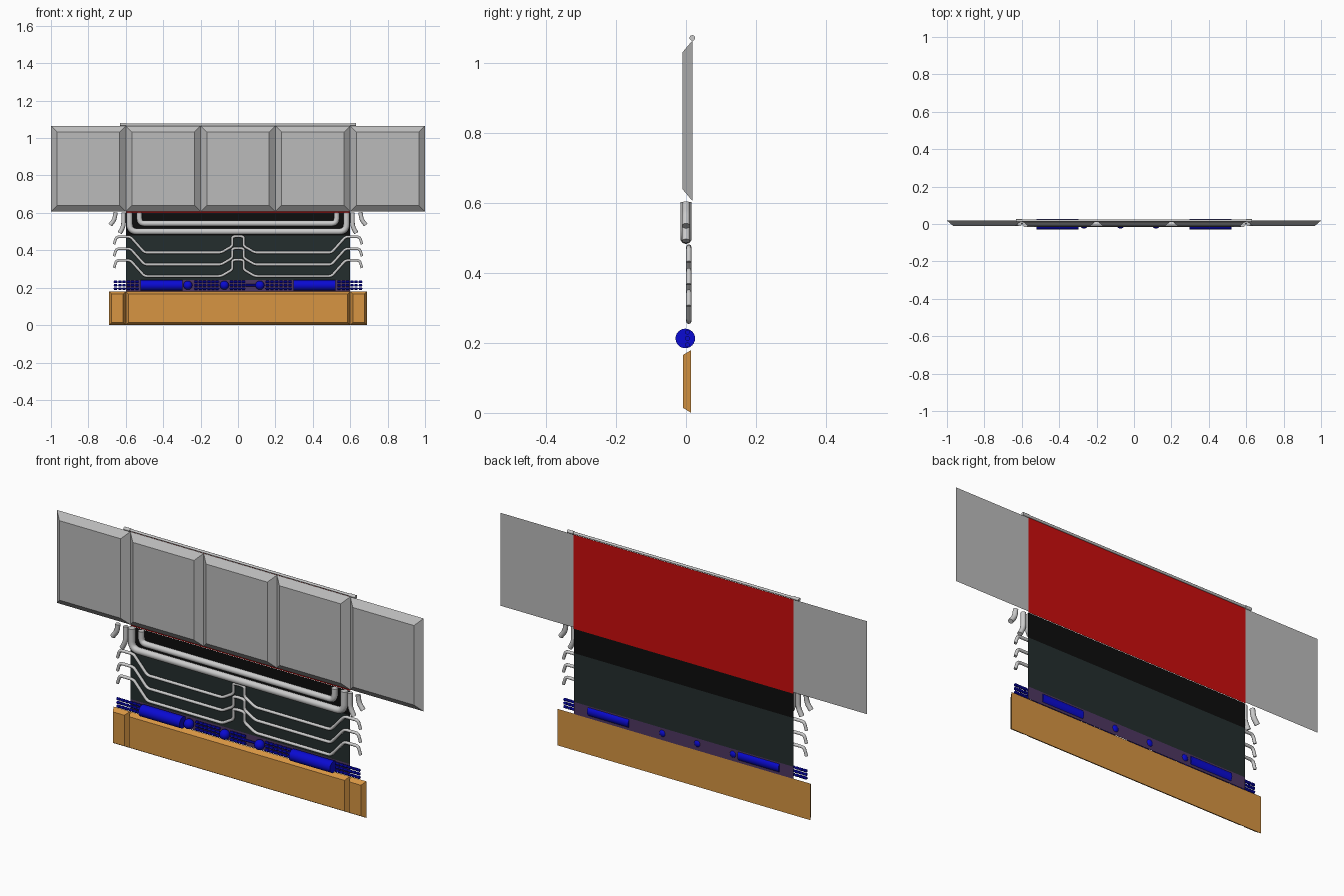
import bpy, bmesh
from mathutils import Vector, Matrix

if "Cube" in bpy.data.objects:
    bpy.data.objects.remove(bpy.data.objects["Cube"])


def material(name, rgb):
    m = bpy.data.materials.new(name)
    m.use_nodes = True
    m.diffuse_color = (*rgb, 1)
    m.node_tree.nodes["Principled BSDF"].inputs["Base Color"].default_value = (*rgb, 1)
    return m


GREY = material("panel grey", (0.5, 0.5, 0.5))
PIPE = material("pipe grey", (0.6, 0.6, 0.6))
RED = material("red", (0.6, 0.004, 0.004))
BLACK = material("black", (0.004, 0.004, 0.004))
TEAL = material("dark teal", (0.017, 0.027, 0.027))
PURPLE = material("dark purple", (0.076, 0.038, 0.12))
BLUE = material("blue", (0.003, 0.003, 0.65))
ORANGE = material("orange", (0.68, 0.3, 0.055))


def add_object(name, mesh, mat):
    obj = bpy.data.objects.new(name, mesh)
    bpy.context.collection.objects.link(obj)
    mesh.materials.clear()
    mesh.materials.append(mat)
    return obj


def from_bmesh(name, bm, mat, smooth=False):
    bmesh.ops.recalc_face_normals(bm, faces=bm.faces)
    for f in bm.faces:
        f.smooth = smooth and len(f.verts) <= 4
    mesh = bpy.data.meshes.new(name)
    bm.to_mesh(mesh)
    bm.free()
    return add_object(name, mesh, mat)


def bevelled_panel(name, x0, x1, z0, z1, front, back, inset, mat):
    """Slab whose front face is smaller than its back face."""
    bm = bmesh.new()
    rings = []
    for y, i in ((back, 0), (front, inset)):
        corners = ((x0 + i, z0 + i), (x1 - i, z0 + i), (x1 - i, z1 - i), (x0 + i, z1 - i))
        rings.append([bm.verts.new((x, y, z)) for x, z in corners])
        bm.faces.new(rings[-1])
    for k in range(4):
        n = (k + 1) % 4
        bm.faces.new((rings[0][k], rings[0][n], rings[1][n], rings[1][k]))
    return from_bmesh(name, bm, mat)


def back_plate(name, z0, z1, y, mat):
    bm = bmesh.new()
    bm.faces.new([bm.verts.new(p) for p in
                  ((-0.6, y, z0), (0.6, y, z0), (0.6, y, z1), (-0.6, y, z1))])
    return from_bmesh(name, bm, mat)


def rounded(points, radius, steps=5):
    """Replace every inner corner with a short arc."""
    pts = [Vector(p) for p in points]
    out = [pts[0]]
    for a, b, c in zip(pts, pts[1:], pts[2:]):
        r = min(radius, (a - b).length * 0.45, (c - b).length * 0.45)
        p, q = b + (a - b).normalized() * r, b + (c - b).normalized() * r
        for s in range(steps + 1):
            t = s / steps
            out.append(p * (1 - t) ** 2 + b * 2 * t * (1 - t) + q * t * t)
    return out + [pts[-1]]


def pipe(name, path, y, radius, bend, mat=PIPE):
    """Round tube along a path of (x, z) points."""
    pts = rounded(path, bend)
    curve = bpy.data.curves.new(name, "CURVE")
    curve.dimensions = "3D"
    curve.bevel_depth = radius
    curve.bevel_resolution = 3
    curve.use_fill_caps = True
    spline = curve.splines.new("POLY")
    spline.points.add(len(pts) - 1)
    for sp, p in zip(spline.points, pts):
        sp.co = (p.x, y, p.y, 1)
    temp = bpy.data.objects.new(name + " path", curve)
    bpy.context.collection.objects.link(temp)
    bpy.context.view_layer.update()
    mesh = bpy.data.meshes.new_from_object(
        temp.evaluated_get(bpy.context.evaluated_depsgraph_get()))
    bpy.data.objects.remove(temp)
    return add_object(name, mesh, mat)


def mirrored(half):
    return half + [(-x, z) for x, z in reversed(half)]


def rod_x(bm, x0, x1, y, z, radius, sides=24):
    place = Matrix.Translation(((x0 + x1) / 2, y, z)) @ Matrix.Rotation(1.5707963, 4, "Y")
    bmesh.ops.create_cone(bm, cap_ends=True, segments=sides, radius1=radius,
                          radius2=radius, depth=x1 - x0, matrix=place)


# Upper row of bevelled panels
for i in range(5):
    x = -1 + 0.4 * i
    bevelled_panel(f"upper_panel_{i + 1}", x, x + 0.4, 0.607, 1.065, -0.01, 0.018, 0.033, GREY)

# Rail along the top, with thicker end ferrules
bm = bmesh.new()
rod_x(bm, -0.6, 0.6, 0.018, 1.073, 0.006, 12)
for s in (-1, 1):
    rod_x(bm, s * 0.615 - 0.017, s * 0.615 + 0.017, 0.018, 1.073, 0.008, 12)
from_bmesh("top_rail", bm, PIPE, True)

# Flat backing plates
back_plate("red_backing", 0.601, 1.065, 0.0195, RED)
back_plate("black_backing", 0.48, 0.601, 0.0175, BLACK)
back_plate("teal_backing", 0.24, 0.48, 0.0175, TEAL)
back_plate("purple_backing", 0.18, 0.24, 0.0175, PURPLE)

# Base beam in three lengths
for name, x0, x1 in (("base_right_end", -0.69, -0.6), ("base_middle", -0.6, 0.6),
                     ("base_left_end", 0.6, 0.69)):
    bevelled_panel(name, x0, x1, 0, 0.18, -0.008, 0.015, 0.014, ORANGE)

# Large pipes and their outer stubs
pipe("large_outer_pipe", mirrored([(-0.58, 0.603), (-0.58, 0.5)]), 0, 0.017, 0.04)
pipe("large_inner_pipe", mirrored([(-0.527, 0.603), (-0.527, 0.543)]), 0, 0.015, 0.03)
for side, s in (("right", -1), ("left", 1)):
    pipe(f"{side}_inner_stub", [(s * 0.612, 0.603), (s * 0.612, 0.53), (s * 0.632, 0.492)],
         0, 0.012, 0.04)
    pipe(f"{side}_outer_stub", [(s * 0.655, 0.603), (s * 0.66, 0.565), (s * 0.683, 0.535)],
         0, 0.012, 0.04)

# Three thin stepped pipes
for i, top in enumerate((0.472, 0.408, 0.346)):
    low = top - 0.084
    half = [(-0.663, top - 0.04), (-0.65, top), (-0.575, top), (-0.5, low),
            (-0.09, low), (-0.03, low + 0.035), (-0.03, top), (-0.012, top + 0.003)]
    pipe(f"thin_pipe_{i + 1}", mirrored(half), 0.008, 0.0075, 0.014)

# Blue rollers, balls and bead chains
Z = 0.213
bm = bmesh.new()
for s in (-1, 1):
    rod_x(bm, s * 0.41 - 0.112, s * 0.41 + 0.112, -0.002, Z, 0.028)
from_bmesh("rollers", bm, BLUE, True)

bm = bmesh.new()
for x in (-0.268, -0.073, 0.117):
    bmesh.ops.create_uvsphere(bm, u_segments=20, v_segments=12, radius=0.024,
                              matrix=Matrix.Translation((x, 0, Z)))
from_bmesh("balls", bm, BLUE, True)

bm = bmesh.new()
for x0, x1 in ((-0.665, -0.53), (-0.235, -0.1), (-0.045, 0.04), (0.145, 0.29), (0.53, 0.665)):
    count = round((x1 - x0) / 0.024)
    step = (x1 - x0) / count
    for row in (-1, 0, 1):
        z = Z + row * 0.018
        rod_x(bm, x0, x1, 0.004, z, 0.003, 6)
        for k in range(count):
            c = x0 + step * (k + 0.5)
            rod_x(bm, c - 0.008, c + 0.008, 0.004, z, 0.007, 8)
rod_x(bm, 0.04, 0.1, 0.004, Z, 0.006, 8)
from_bmesh("bead_chains", bm, BLUE)

# Keep roller and rail ends crisp
for name in ("rollers", "top_rail"):
    for edge in bpy.data.objects[name].data.edges:
        v = [bpy.data.objects[name].data.vertices[i].co for i in edge.vertices]
        edge.use_edge_sharp = abs(v[0].x - v[1].x) < 0.0001
